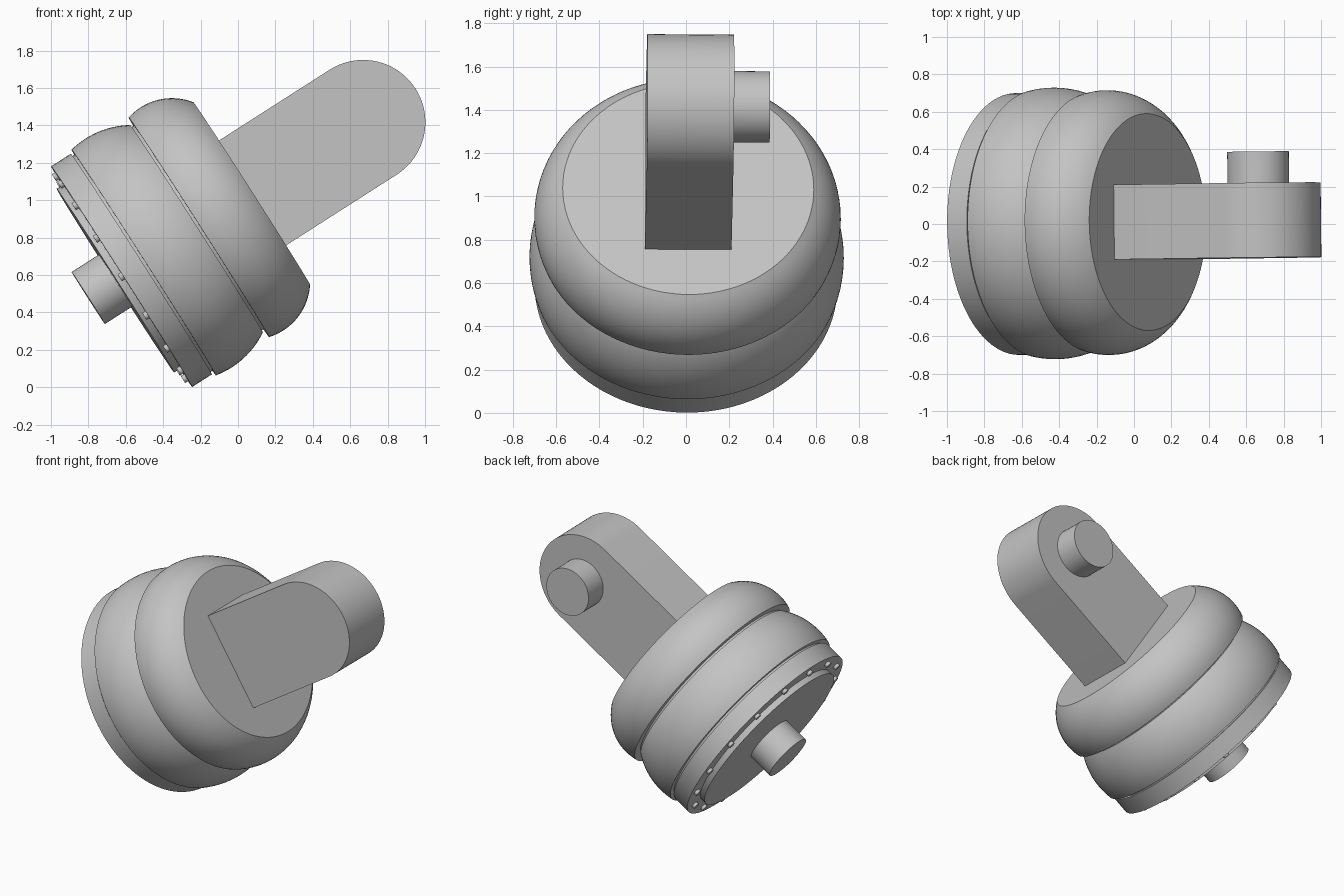
import bpy, bmesh
from math import asin, sin, cos, pi, radians
from mathutils import Matrix, Vector

cube = bpy.data.objects.get("Cube")
if cube:
    bpy.data.objects.remove(cube, do_unlink=True)

grey = bpy.data.materials.new("plain_grey")
grey.use_nodes = True
colour = (0.55, 0.55, 0.55, 1)
grey.diffuse_color = colour
grey.node_tree.nodes["Principled BSDF"].inputs["Base Color"].default_value = colour

# The parts are built along local z, then leaned over together
LEAN = (Matrix.Translation((-0.622, 0, 0.591))
        @ Matrix.Rotation(radians(57.4), 4, 'Y')
        @ Matrix.Rotation(-0.0125, 4, 'X'))


def finish(name, bm):
    bmesh.ops.recalc_face_normals(bm, faces=bm.faces)
    mesh = bpy.data.meshes.new(name)
    bm.to_mesh(mesh)
    bm.free()
    mesh.materials.append(grey)
    obj = bpy.data.objects.new(name, mesh)
    bpy.context.collection.objects.link(obj)
    obj.matrix_world = LEAN
    bpy.ops.object.select_all(action='DESELECT')
    obj.select_set(True)
    bpy.context.view_layer.objects.active = obj
    bpy.ops.object.shade_smooth_by_angle(angle=radians(30))
    return obj


def lathe(name, profile, steps=96):
    """Turn (height, radius) points around local z, closed at both ends."""
    bm = bmesh.new()
    points = [(profile[0][0], 0)] + profile + [(profile[-1][0], 0)]
    verts = [bm.verts.new((r, 0, h)) for h, r in points]
    edges = [bm.edges.new(pair) for pair in zip(verts, verts[1:])]
    bmesh.ops.spin(bm, geom=verts + edges, cent=(0, 0, 0), axis=(0, 0, 1),
                   angle=2 * pi, steps=steps, use_merge=True)
    bmesh.ops.remove_doubles(bm, verts=bm.verts, dist=0.0001)
    return finish(name, bm)


def bulge(h, r, radius, start, end, n=14):
    """Profile points on an arc between two heights."""
    a, b = asin((start - h) / radius), asin((end - h) / radius)
    angles = [a + (b - a) * i / n for i in range(n + 1)]
    return [(h + radius * sin(t), r + radius * cos(t)) for t in angles]


# Stacked round body
lathe("base_rim", [(0, 0.70), (0.125, 0.70)])
lathe("lower_groove", [(0.11, 0.685), (0.16, 0.685)])
lathe("lower_band", bulge(0.2345, 0.265, 0.461, 0.14, 0.475))
lathe("upper_groove", [(0.46, 0.645), (0.51, 0.645)])
lathe("upper_band", bulge(0.573, 0.396, 0.312, 0.49, 0.825))

# Base plate and its stub shaft
lathe("base_plate", [(-0.04, 0.583), (0.02, 0.583)])
lathe("base_shaft", [(-0.212, 0.165), (0, 0.165)], 48)

# Ring of bolts around the plate
bolts = bmesh.new()
for i in range(16):
    spot = Matrix.Rotation(i * pi / 8, 4, 'Z') @ Vector((0.64, 0, -0.005))
    bmesh.ops.create_cone(bolts, cap_ends=True, segments=16, radius1=0.022,
                          radius2=0.022, depth=0.03, matrix=Matrix.Translation(spot))
finish("rim_bolts", bolts)

# Flat arm with a rounded end
HALF, TOP = 0.333, 1.53
outline = [(-HALF, 0.8), (HALF, 0.8)]
outline += [(HALF * cos(pi * i / 40), TOP + HALF * sin(pi * i / 40)) for i in range(41)]
arm = bmesh.new()
face = arm.faces.new([arm.verts.new((x, -0.2, z)) for x, z in outline])
side = bmesh.ops.extrude_face_region(arm, geom=[face])["geom"]
bmesh.ops.translate(arm, vec=(0, 0.4, 0),
                    verts=[v for v in side if isinstance(v, bmesh.types.BMVert)])
finish("arm", arm)

# Pin on the back of the arm
pin = bmesh.new()
bmesh.ops.create_cone(pin, cap_ends=True, segments=48, radius1=0.165, radius2=0.165,
                      depth=0.2, matrix=Matrix.Translation((0, 0.268, TOP))
                      @ Matrix.Rotation(pi / 2, 4, 'X'))
finish("arm_pin", pin)
